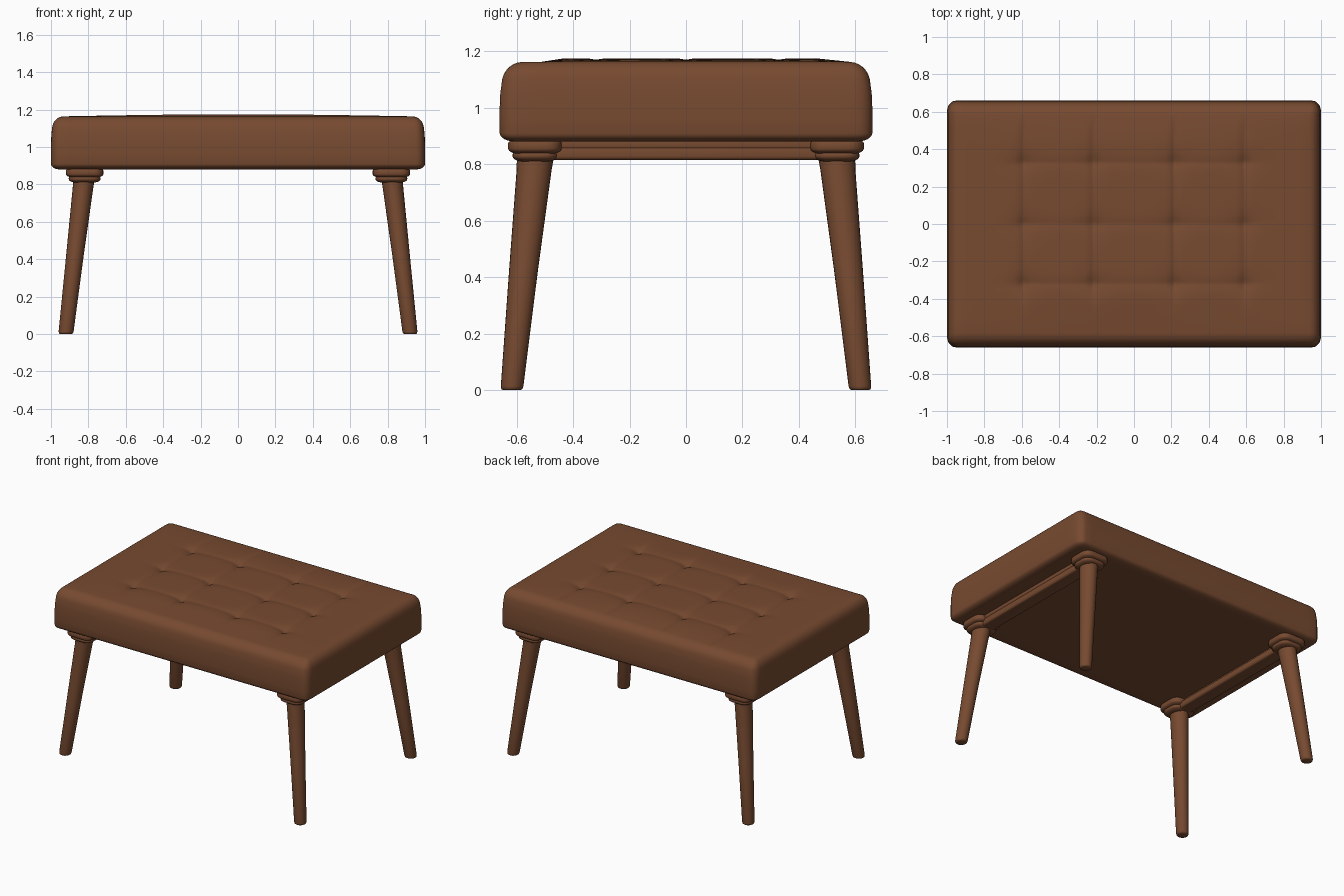
import bpy, bmesh, math
from mathutils import Vector

if "Cube" in bpy.data.objects:
    bpy.data.objects.remove(bpy.data.objects["Cube"])

leather = bpy.data.materials.new("brown leather")
leather.diffuse_color = (0.185, 0.069, 0.030, 1)
leather.use_nodes = True
leather.node_tree.nodes["Principled BSDF"].inputs["Base Color"].default_value = leather.diffuse_color


def finish(bm, name, angle=40):
    bmesh.ops.recalc_face_normals(bm, faces=bm.faces)
    me = bpy.data.meshes.new(name)
    bm.to_mesh(me)
    bm.free()
    me.materials.append(leather)
    ob = bpy.data.objects.new(name, me)
    bpy.context.collection.objects.link(ob)
    bpy.ops.object.select_all(action='DESELECT')
    ob.select_set(True)
    bpy.context.view_layer.objects.active = ob
    bpy.ops.object.shade_smooth_by_angle(angle=math.radians(angle))
    return ob


def rounded_box(lo, hi, r_plan, r_bot, r_top, cuts=((), (), ())):
    """Box with rounded edges; extra cuts give vertices for sculpting."""
    bm = bmesh.new()
    bmesh.ops.create_cube(bm, size=1)
    for v in bm.verts:
        v.co = Vector([lo[i] if v.co[i] < 0 else hi[i] for i in range(3)])
    low_r = (r_plan[0], r_plan[1], r_bot)
    high_r = (r_plan[0], r_plan[1], r_top)
    for i in range(3):
        pos = set(cuts[i])
        for f in (0.2, 0.41, 0.67, 1):
            pos |= {lo[i] + low_r[i] * f, hi[i] - high_r[i] * f}
        n = Vector([float(j == i) for j in range(3)])
        for p in sorted(pos):
            bmesh.ops.bisect_plane(bm, geom=bm.verts[:] + bm.edges[:] + bm.faces[:],
                                   plane_co=n * p, plane_no=n, dist=1e-5)
    for v in bm.verts:
        d, q, rad = Vector(), v.co.copy(), Vector((1, 1, 1))
        for i in range(3):
            a, b = lo[i] + low_r[i], hi[i] - high_r[i]
            if v.co[i] < a:
                q[i], rad[i] = a, low_r[i]
            elif v.co[i] > b:
                q[i], rad[i] = b, high_r[i]
            d[i] = (v.co[i] - q[i]) / rad[i]
        if d.length > 1e-6:
            d.normalize()
            v.co = Vector([q[i] + d[i] * rad[i] for i in range(3)])
    return bm


# Tufted cushion
tuft_x, tuft_y = (-0.6, -0.22, 0.22, 0.6), (-0.33, 0.0, 0.34)
near = (-0.05, -0.025, -0.01, 0, 0.01, 0.025, 0.05)
cx = [t + o for t in tuft_x for o in near] + [-0.9, -0.8, -0.7, -0.48, -0.41, -0.34, -0.1, 0,
                                              0.1, 0.34, 0.41, 0.48, 0.7, 0.8, 0.9]
cy = [t + o for t in tuft_y for o in near] + [-0.53, -0.45, -0.24, -0.165, -0.1, 0.1,
                                              0.165, 0.24, 0.42, 0.48, 0.54]
bm = rounded_box((-1, -0.66, 0.88), (1, 0.66, 1.163), (0.05, 0.06), 0.03, 0.06,
                 (cx, cy, [0.96, 1.0, 1.05]))


def bell(d, s):
    return math.exp(-(d / s) ** 2)


def span(t, a, b):
    """1 between a and b, fading to 0 within 0.08 outside."""
    return max(0.0, min(1.0, 1 - max(a - t, t - b) / 0.08))


for v in bm.verts:
    x, y, z = v.co
    up = max(0.0, (z - 1.0) / 0.163)
    if z > 1.15:
        # gentle crown, then seams and button dimples
        h = 0.012 * math.cos(x * math.pi / 2) * span(y, -0.45, 0.5)
        seam = max(bell(x - t, 0.016) for t in tuft_x) * span(y, -0.34, 0.52)
        cross = max(bell(y - t, 0.02) for t in tuft_y) * span(x, -0.6, 0.6)
        dimple = max(bell(math.hypot(x - a, y - b), 0.05) for a in tuft_x for b in tuft_y)
        v.co.z += h - 0.009 * seam - 0.004 * cross - 0.014 * dimple
    # sides lean in towards the top
    v.co.x *= 1 - 0.014 * up * up
    v.co.y *= 1 - 0.035 * up * up
finish(bm, "seat_cushion", 50)

for sx, side in ((-1, "left"), (1, "right")):
    # Rail under each end, with a thin upper strip
    for name, c, w, z0, z1 in (("rail", 0.82, 0.05, 0.815, 0.862),
                               ("rail_strip", 0.83, 0.04, 0.85, 0.89)):
        bm = rounded_box((sx * c - w, -0.56, z0), (sx * c + w, 0.56, z1),
                         (0.015, 0.015), 0.015, 0.01)
        finish(bm, f"{side}_{name}", 50)
    for sy, end in ((-1, "front"), (1, "back")):
        # Two-step mounting block
        for name, a, b, c, d, z0, z1 in (("upper", 0.72, 0.92, 0.44, 0.63, 0.835, 0.89),
                                         ("lower", 0.735, 0.905, 0.455, 0.615, 0.808, 0.85)):
            xs, ys = sorted((sx * a, sx * b)), sorted((sy * c, sy * d))
            bm = rounded_box((xs[0], ys[0], z0), (xs[1], ys[1], z1),
                             (0.055, 0.055), 0.02, 0.015)
            finish(bm, f"{end}_{side}_{name}_block", 50)
        # Splayed tapered leg
        bm = bmesh.new()
        n, rings = 24, []
        for z, px, py, rx, ry in ((0.0, 0.92, 0.617, 0.031, 0.031),
                                  (0.004, 0.92, 0.617, 0.037, 0.037),
                                  (0.014, 0.919, 0.616, 0.040, 0.040),
                                  (0.42, 0.872, 0.576, 0.047, 0.051),
                                  (0.78, 0.829, 0.538, 0.055, 0.062),
                                  (0.83, 0.823, 0.533, 0.057, 0.066)):
            rings.append([bm.verts.new((sx * px + rx * math.cos(k * math.tau / n),
                                        sy * py + ry * math.sin(k * math.tau / n), z))
                          for k in range(n)])
        for r0, r1 in zip(rings, rings[1:]):
            for k in range(n):
                bm.faces.new((r0[k], r0[(k + 1) % n], r1[(k + 1) % n], r1[k]))
        bm.faces.new(rings[0])
        bm.faces.new(rings[-1])
        finish(bm, f"{end}_{side}_leg", 50)
